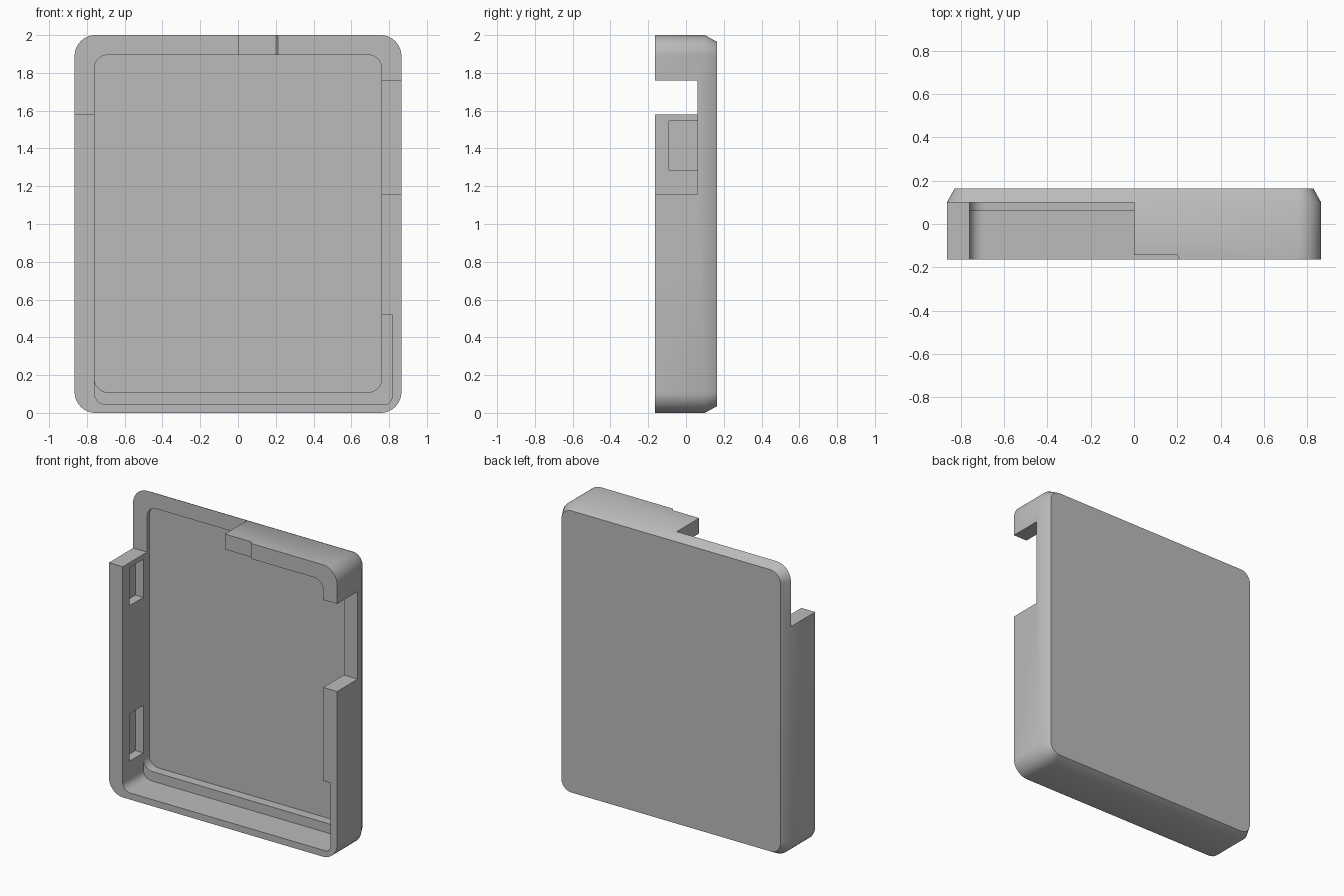
import bpy
import bmesh
from math import cos, sin, pi

cube = bpy.data.objects.get("Cube")
if cube:
    bpy.data.objects.remove(cube, do_unlink=True)

grey = bpy.data.materials.new("plain grey")
grey.use_nodes = True
GREY = (0.5, 0.5, 0.5, 1)
grey.diffuse_color = GREY
grey.node_tree.nodes["Principled BSDF"].inputs["Base Color"].default_value = GREY


def outline(x0, x1, z0, z1, radii, inset):
    """Rounded rectangle; radii run from bottom left, anticlockwise."""
    x0, x1, z0, z1 = x0 + inset, x1 - inset, z0 + inset, z1 - inset
    corners = [(x0, z0, 1, 1), (x1, z0, -1, 1), (x1, z1, -1, -1), (x0, z1, 1, -1)]
    points = []
    for i, (x, z, sx, sz) in enumerate(corners):
        r = radii[i]
        if r == 0:
            points.append((x, z))
            continue
        r -= inset
        steps = 12
        for k in range(steps + 1):
            a = pi + i * pi / 2 + k * pi / 2 / steps
            points.append((x + sx * r + r * cos(a), z + sz * r + r * sin(a)))
    return points


def prism(name, xs, zs, levels, radii=(0, 0, 0, 0)):
    """Solid lofted along y through (y, inset) levels."""
    bm = bmesh.new()
    rings = []
    for y, inset in levels:
        pts = outline(*xs, *zs, radii, inset)
        rings.append([bm.verts.new((x, y, z)) for x, z in pts])
    n = len(rings[0])
    for a, b in zip(rings, rings[1:]):
        for i in range(n):
            j = (i + 1) % n
            bm.faces.new((a[i], a[j], b[j], b[i]))
    bm.faces.new(rings[0])
    bm.faces.new(rings[-1])
    bmesh.ops.recalc_face_normals(bm, faces=bm.faces)
    mesh = bpy.data.meshes.new(name)
    bm.to_mesh(mesh)
    bm.free()
    mesh.materials.append(grey)
    obj = bpy.data.objects.new(name, mesh)
    bpy.context.collection.objects.link(obj)
    return obj


def cut(target, cutter):
    cutter.hide_render = True
    mod = target.modifiers.new(cutter.name, "BOOLEAN")
    mod.operation = "DIFFERENCE"
    mod.solver = "EXACT"
    mod.object = cutter
    bpy.context.view_layer.objects.active = target
    bpy.ops.object.modifier_apply(modifier=mod.name)
    bpy.data.objects.remove(cutter, do_unlink=True)


FRONT = (-0.3, 0)

# Outer shell with a chamfered back edge
case = prism("case_shell", (-0.865, 0.865), (0, 2),
             [(-0.163, 0), (0.1, 0), (0.163, 0.035)], (0.11,) * 4)

# Main cavity, open at the front
cut(case, prism("cavity", (-0.76, 0.76), (0.11, 1.895),
                [FRONT, (0.125, 0)], (0.07,) * 4))
# Wider recess along the bottom and lower side, leaving a ledge
cut(case, prism("ledge_recess", (-0.76, 0.815), (0.045, 0.52),
                [FRONT, (0.06, 0)], (0.06, 0.04, 0, 0)))
# Open upper corner
cut(case, prism("corner_opening", (-1, 0), (1.58, 2.2), [FRONT, (0.1, 0)]))
# Opening in the other side wall
cut(case, prism("side_opening", (0.7, 1), (1.16, 1.76), [FRONT, (0.06, 0)]))
# Shallow step on the top wall's front edge
cut(case, prism("top_step", (-0.2, 0.2), (1.7, 2.2),
                [(-0.18, -0.02), (-0.143, 0)]))
# Two latch pockets inside the side wall
for low, high in ((0.22, 0.545), (1.285, 1.545)):
    pocket = prism("latch_pocket", (-0.82, -0.7), (low, high), [(-0.09, 0), (0.06, 0)])
    cut(case, pocket)

# Smooth corners, sharp edges
bpy.ops.object.select_all(action="DESELECT")
case.select_set(True)
bpy.context.view_layer.objects.active = case
bpy.ops.object.shade_smooth_by_angle(angle=pi / 6)
